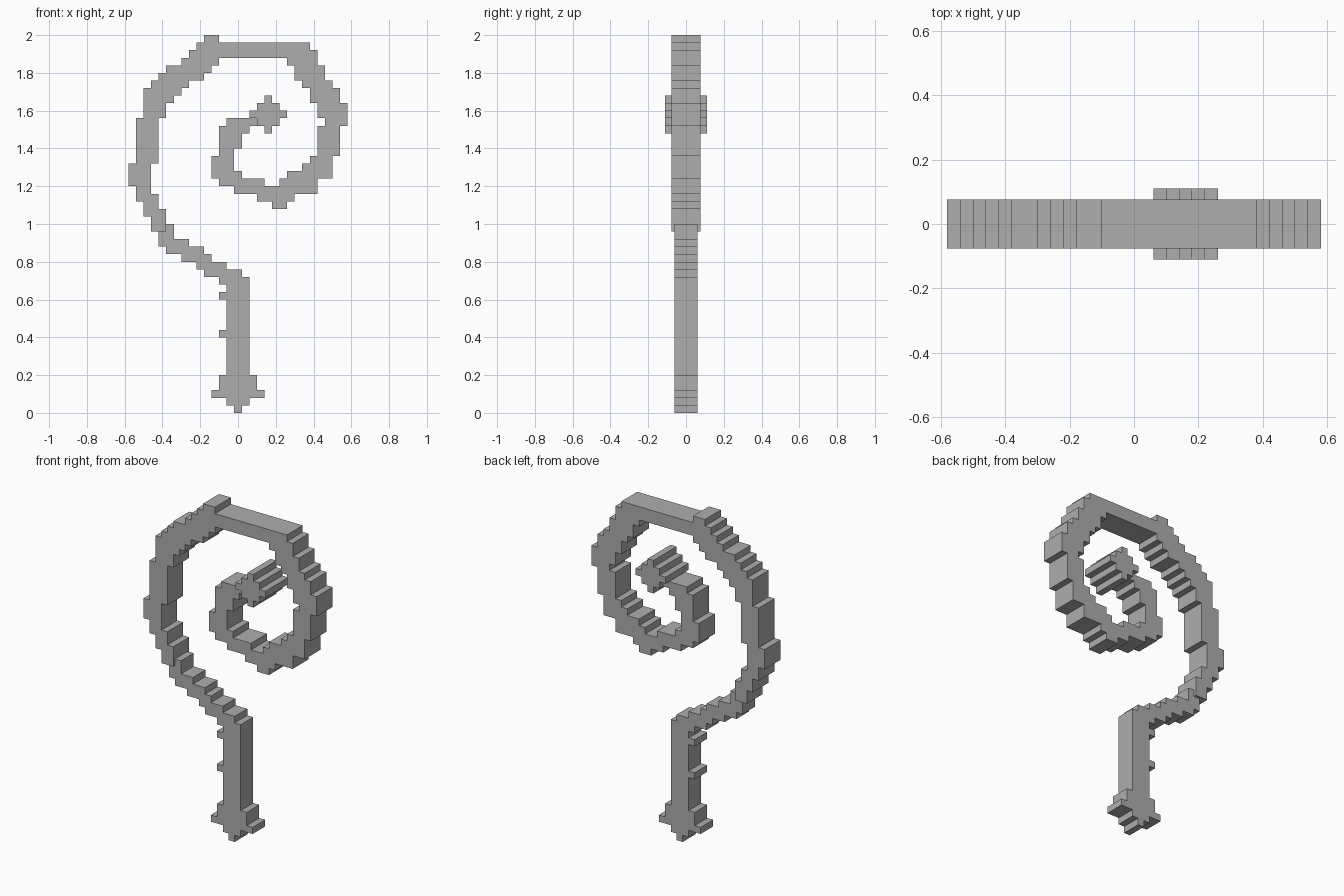
import bpy
import bmesh

UNIT = 0.04          # size of one block
X_EDGE = -0.58       # left edge of the block grid

if "Cube" in bpy.data.objects:
    bpy.data.objects.remove(bpy.data.objects["Cube"], do_unlink=True)

grey = bpy.data.materials.new("plain grey")
grey.use_nodes = True
colour = (0.42, 0.42, 0.42, 1.0)
grey.diffuse_color = colour
grey.node_tree.nodes["Principled BSDF"].inputs["Base Color"].default_value = colour


def stack(row, bands):
    """Blocks from bands piled upwards, each (rows high, left edge, right edge)."""
    cells = set()
    for height, left, right in bands:
        cells |= {(c, r) for r in range(row, row + height) for c in range(left, right)}
        row += height
    return cells


def slab(name, cells, half_depth):
    """Extrude a blocky silhouette to an even depth about y = 0."""
    bm = bmesh.new()
    verts = {}

    def corner(c, r):
        if (c, r) not in verts:
            verts[c, r] = bm.verts.new((X_EDGE + c * UNIT, -half_depth, r * UNIT))
        return verts[c, r]

    for c, r in sorted(cells):
        bm.faces.new([corner(c, r), corner(c + 1, r), corner(c + 1, r + 1), corner(c, r + 1)])
    result = bmesh.ops.extrude_face_region(bm, geom=bm.faces[:], use_keep_orig=True)
    moved = [g for g in result["geom"] if isinstance(g, bmesh.types.BMVert)]
    bmesh.ops.translate(bm, verts=moved, vec=(0, 2 * half_depth, 0))
    bmesh.ops.recalc_face_normals(bm, faces=bm.faces[:])
    # Merge the blocks into clean flat faces
    bmesh.ops.dissolve_limit(bm, angle_limit=0.01, verts=bm.verts[:], edges=bm.edges[:])
    mesh = bpy.data.meshes.new(name)
    bm.to_mesh(mesh)
    bm.free()
    mesh.materials.append(grey)
    obj = bpy.data.objects.new(name, mesh)
    bpy.context.collection.objects.link(obj)
    return obj


# Straight shaft with its foot, two small knots and the bend to the left
foot = stack(0, [(1, 14, 15), (1, 13, 16), (1, 11, 18), (2, 12, 17)])
shaft = stack(5, [(13, 13, 16)])
knots = {(12, 10), (12, 15)}
bend = stack(17, [(1, 12, 16), (1, 10, 15), (1, 9, 13), (1, 7, 11),
                  (1, 5, 10), (1, 4, 8), (1, 4, 6), (1, 4, 6)])
slab("shaft", foot | shaft | knots | bend, 0.06)

# Outer sweep up to the flat top
sweep = stack(24, [(2, 3, 5), (1, 2, 5), (1, 2, 4), (1, 1, 4), (1, 1, 3),
                   (3, 0, 3), (6, 1, 4), (2, 2, 5), (1, 2, 6), (1, 2, 7),
                   (1, 3, 8), (1, 4, 10), (1, 5, 11), (1, 7, 12),
                   (1, 8, 25), (1, 9, 24), (1, 10, 12)])

# Far side of the spiral, from its lowest point up to the flat top
far_side = stack(27, [(1, 19, 21), (1, 17, 22), (1, 14, 25), (1, 20, 25),
                      (1, 21, 27), (1, 23, 27), (1, 24, 27), (4, 25, 28),
                      (1, 26, 29), (2, 25, 29), (2, 24, 28), (1, 23, 27),
                      (2, 22, 26), (1, 21, 25)])

# Inner curl that ends in the bead
curl = stack(30, [(1, 12, 18), (1, 11, 15), (2, 11, 14), (1, 12, 14),
                  (2, 12, 15), (1, 12, 16), (1, 13, 18)])
slab("spiral_crook", sweep | far_side | curl, 0.076)

# Diamond bead at the spiral's end
bead = {(18 + i, 39 + j) for i in range(-2, 3) for j in range(-2, 3) if abs(i) + abs(j) <= 2}
slab("bead", bead, 0.11)
